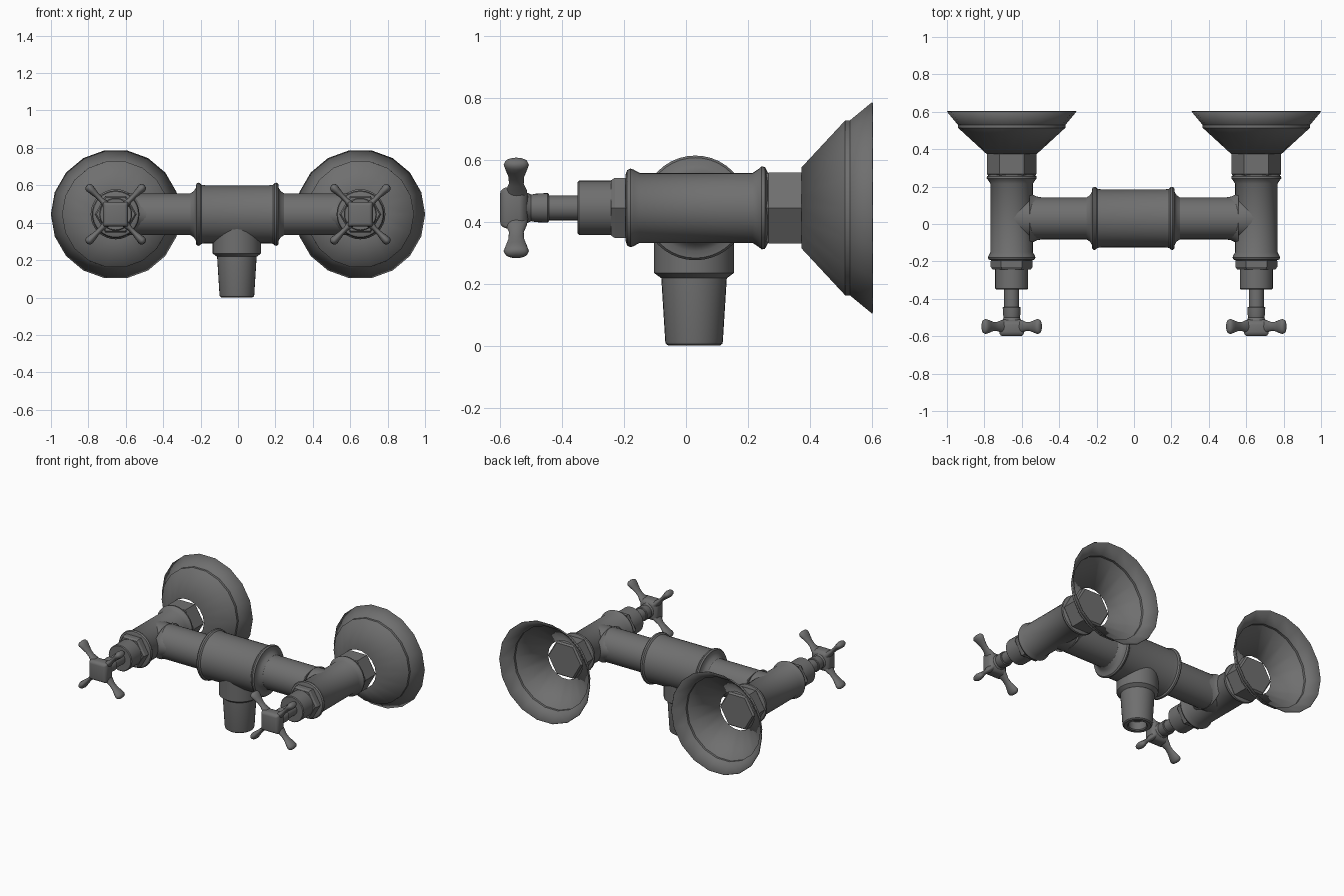
import bpy, bmesh, math
from mathutils import Vector

cube = bpy.data.objects.get("Cube")
if cube:
    bpy.data.objects.remove(cube)

# One grey metal for every part
metal = bpy.data.materials.new("grey_metal")
metal.use_nodes = True
GREY = (0.16, 0.16, 0.16, 1)
metal.diffuse_color = GREY
metal.node_tree.nodes["Principled BSDF"].inputs["Base Color"].default_value = GREY

AXIS_Z = 0.445          # height of the pipes
BAR_Y = 0.03            # depth of the cross pipe
X, Y, Z = Vector((1, 0, 0)), Vector((0, 1, 0)), Vector((0, 0, 1))


def lathe(name, profile, origin, axis, ref, sides=32, phase=0.0, caps=True, squash=1.0, angle=35):
    """Turn (distance, radius) pairs about an axis; ref is the zero-angle direction."""
    origin, side = Vector(origin), axis.cross(ref)
    bm = bmesh.new()
    rings = []
    for t, r in profile:
        ring = []
        for i in range(sides):
            a = phase + math.tau * i / sides
            ring.append(bm.verts.new(origin + axis * t + ref * (r * math.cos(a))
                                     + side * (r * squash * math.sin(a))))
        rings.append(ring)
    for a, b in zip(rings, rings[1:]):
        for i in range(sides):
            j = (i + 1) % sides
            bm.faces.new((a[i], a[j], b[j], b[i]))
    if caps:
        bm.faces.new(rings[0])
        bm.faces.new(rings[-1])
    bmesh.ops.recalc_face_normals(bm, faces=bm.faces)
    mesh = bpy.data.meshes.new(name)
    bm.to_mesh(mesh)
    bm.free()
    mesh.materials.append(metal)
    ob = bpy.data.objects.new(name, mesh)
    bpy.context.collection.objects.link(ob)
    bpy.ops.object.select_all(action='DESELECT')
    ob.select_set(True)
    bpy.context.view_layer.objects.active = ob
    bpy.ops.object.shade_smooth_by_angle(angle=math.radians(angle))
    return ob


def hex_nut(name, start, end, radius, origin):
    """Six-sided nut with chamfered ends, corners pointing sideways."""
    c = 0.012
    lathe(name, [(start, radius * 0.92), (start + c, radius), (end - c, radius),
                 (end, radius * 0.92)], origin, Y, X, sides=6, angle=10)


def valve(tag, x):
    o = (x, 0, AXIS_Z)
    # Straight pipe with a rolled rim at each end
    lathe(tag + "_valve_pipe",
          [(-0.195, 0.108), (-0.19, 0.122), (-0.18, 0.127), (-0.17, 0.124), (-0.15, 0.113),
           (0.215, 0.113), (0.235, 0.126), (0.244, 0.134), (0.255, 0.132), (0.264, 0.115)],
          o, Y, Z)
    hex_nut(tag + "_wall_nut", 0.255, 0.385, 0.132, o)
    hex_nut(tag + "_bonnet_nut", -0.242, -0.185, 0.112, o)
    # Hollow wall flange with a small step
    flange = lathe(tag + "_wall_flange",
                   [(0.375, 0.132), (0.515, 0.285), (0.53, 0.285), (0.602, 0.345)],
                   o, Y, X, sides=18, caps=False)
    skin = flange.modifiers.new("thin_wall", 'SOLIDIFY')
    skin.thickness, skin.offset = 0.004, 0
    # Bonnet, spindle and handle neck
    lathe(tag + "_bonnet", [(-0.35, 0.083), (-0.345, 0.088), (-0.23, 0.088)], o, Y, Z)
    lathe(tag + "_spindle", [(-0.45, 0.04), (-0.34, 0.04)], o, Y, Z, sides=24)
    lathe(tag + "_handle_neck",
          [(-0.53, 0.062), (-0.515, 0.05), (-0.5, 0.043), (-0.485, 0.046), (-0.447, 0.048),
           (-0.443, 0.044)], o, Y, Z, sides=24)
    # Square handle hub, corners running into the arms
    hub = lathe(tag + "_handle_hub",
                [(-0.6, 0.078), (-0.585, 0.094), (-0.53, 0.094), (-0.512, 0.07)],
                o, Y, X, sides=4, phase=math.pi / 4, angle=60)
    bev = hub.modifiers.new("soft_edges", 'BEVEL')
    bev.width, bev.segments = 0.008, 2
    # Four flattened arms with paddle ends
    for k in range(4):
        a = math.pi / 4 + k * math.pi / 2
        arm = Vector((math.cos(a), 0, math.sin(a)))
        lathe(tag + "_handle_arm_" + str(k + 1),
              [(0.03, 0.04), (0.08, 0.034), (0.11, 0.024), (0.14, 0.025), (0.175, 0.035),
               (0.197, 0.041), (0.209, 0.036), (0.216, 0.024), (0.218, 0.008)],
              (x, -0.548, AXIS_Z), arm, Y, sides=16, squash=0.56, angle=60)


for tag, x in (("right", -0.654), ("left", 0.654)):
    valve(tag, x)

# Cross pipe joining both valves
lathe("cross_pipe", [(-0.654, 0.112), (0.654, 0.112)], (0, BAR_Y, AXIS_Z), X, Z)

# Flared fillets where the cross pipe meets the valves
for tag, s in (("right", -1), ("left", 1)):
    lathe(tag + "_joint_fillet", [(0.49, 0.112), (0.52, 0.117), (0.542, 0.128), (0.56, 0.145)],
          (0, BAR_Y, AXIS_Z), X * s, Y, squash=0.78)

# Central barrel with rolled rims fading into the pipe
half = [(0.17, 0.155), (0.192, 0.158), (0.2, 0.167), (0.21, 0.169), (0.219, 0.162),
        (0.222, 0.14), (0.232, 0.124), (0.25, 0.112)]
lathe("mixer_barrel", [(-t, r) for t, r in reversed(half)] + half,
      (-0.004, BAR_Y, AXIS_Z), X, Z, sides=40)

# Outlet: collar, tapered nozzle and recessed bore
lathe("outlet_collar", [(0.218, 0.106), (0.235, 0.129), (0.4, 0.129)],
      (-0.006, 0.026, 0), Z, X)
lathe("outlet_nozzle",
      [(0.06, 0.056), (0.006, 0.056), (0, 0.062), (0, 0.083), (0.006, 0.091), (0.014, 0.093),
       (0.222, 0.106), (0.24, 0.106)], (-0.006, 0.026, 0), Z, X)
